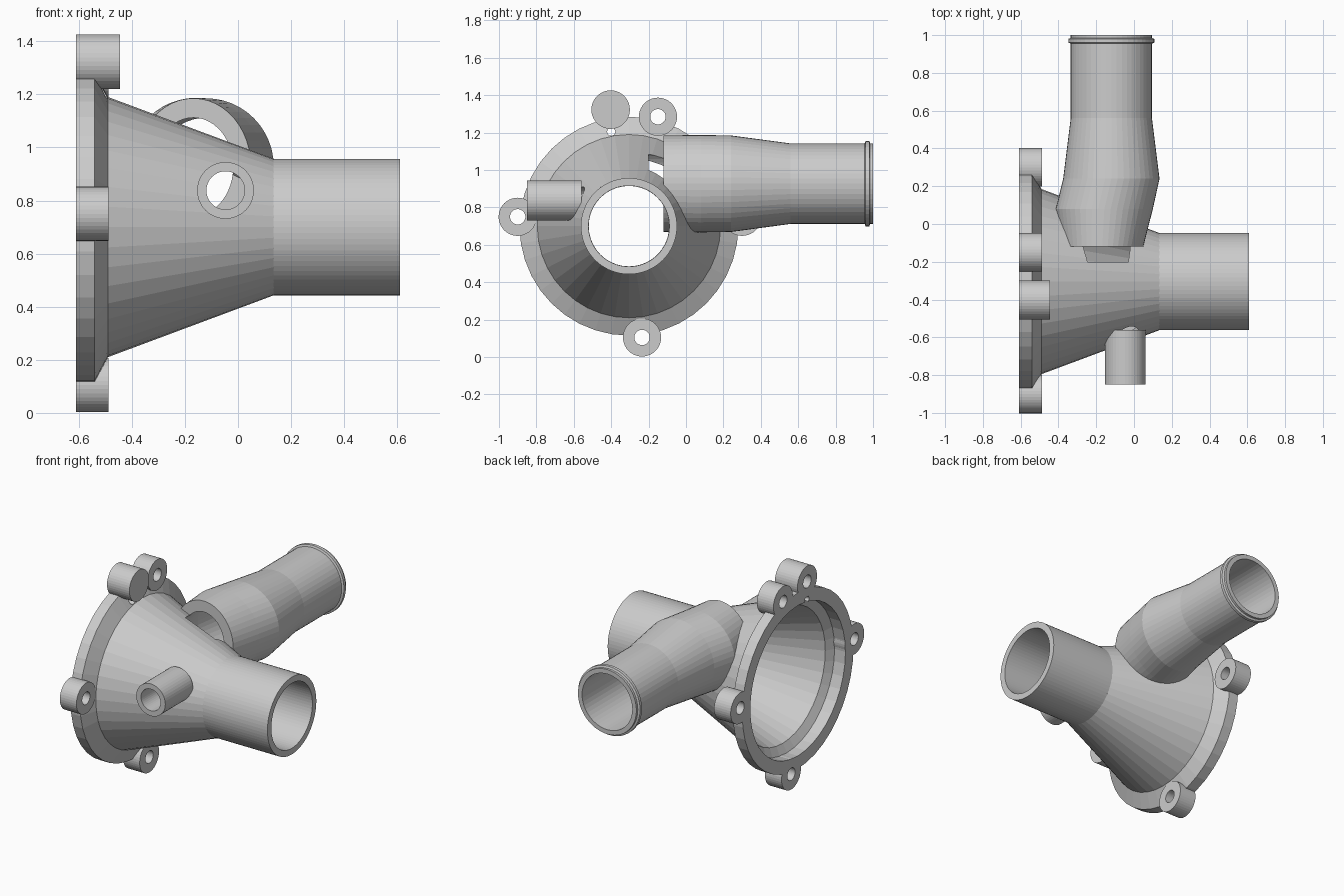
import bpy, bmesh
from math import sin, cos, tau

if "Cube" in bpy.data.objects:
    bpy.data.objects.remove(bpy.data.objects["Cube"])

CY, CZ = -0.305, 0.70   # main axis (runs along x)


def loft(name, axis, rings, seg, tube=True):
    """Rings are (t, u, v, ru, rv): ellipses at t along the axis.
    A tube closes last ring to first; a solid gets end caps."""
    bm = bmesh.new()
    loops = []
    for t, u, v, ru, rv in rings:
        loop = []
        for i in range(seg):
            a = tau * i / seg
            p, q = u + ru * cos(a), v + rv * sin(a)
            loop.append(bm.verts.new((t, p, q) if axis == 'X' else (p, t, q)))
        loops.append(loop)
    pairs = list(zip(loops, loops[1:]))
    if tube:
        pairs.append((loops[-1], loops[0]))
    else:
        bm.faces.new(loops[0])
        bm.faces.new(loops[-1])
    for a, b in pairs:
        for i in range(seg):
            j = (i + 1) % seg
            bm.faces.new((a[i], a[j], b[j], b[i]))
    bmesh.ops.recalc_face_normals(bm, faces=bm.faces[:])
    me = bpy.data.meshes.new(name)
    bm.to_mesh(me)
    bm.free()
    ob = bpy.data.objects.new(name, me)
    bpy.context.collection.objects.link(ob)
    return ob


def turned(name, axis, profile, u, v, seg, tube=True):
    return loft(name, axis, [(t, u, v, r, r) for t, r in profile], seg, tube)


def cut(target, cutter):
    m = target.modifiers.new("cut", 'BOOLEAN')
    m.operation, m.solver, m.object = 'DIFFERENCE', 'EXACT', cutter
    bpy.context.view_layer.objects.active = target
    bpy.ops.object.modifier_apply(modifier=m.name)
    bpy.data.objects.remove(cutter)


# Flange and hollow cone
cone = turned("flanged_cone", 'X',
              [(-.61, .585), (-.54, .585), (-.49, .49), (.135, .257),
               (.135, .215), (-.50, .445), (-.53, .50), (-.61, .50)], CY, CZ, 40)

# Straight outlet pipe
turned("outlet_pipe", 'X', [(.13, .257), (.61, .257), (.61, .216), (.13, .216)], CY, CZ, 72)

# Side branch: swelling neck, straight hose end with a lip, open inner end
SX, SZ = -0.12, 0.927
bore = [(.56, SX, SZ, .185, .185), (.24, SX, SZ, .21, .21),
        (.08, -.157, SZ, .195, .20), (-.12, -.168, SZ, .15, .185)]
outer = [(-.12, -.168, SZ, .217, .258), (.08, -.157, SZ, .257, .26),
         (.24, SX, SZ, .255, .258)]
hose_end = [(t, SX, SZ, r, r) for t, r in
            [(.56, .215), (.955, .215), (.96, .228), (.98, .228), (.985, .215),
             (1.0, .215), (1.0, .185)]]
loft("side_branch", 'Y', outer + hose_end + bore, 48)
cut(cone, loft("branch_cutter", 'Y', bore + [(-.2, -.168, SZ, .15, .185)], 48, False))

# Small front nipple
turned("front_nipple", 'Y', [(-.85, .107), (-.56, .107), (-.56, .072), (-.85, .072)],
       -.047, .838, 40)
cut(cone, turned("nipple_cutter", 'Y', [(-.9, .072), (-.45, .072)], -.047, .838, 40, False))

# Bolt lugs around the flange
for i, (y, z) in enumerate([(-.15, 1.285), (-.90, .75), (-.235, .105), (.30, .75)]):
    turned(f"bolt_lug_{i + 1}", 'X',
           [(-.61, .102), (-.488, .102), (-.488, .041), (-.61, .041)], y, z, 40)
    cut(cone, turned("lug_cutter", 'X', [(-.7, .041), (-.4, .041)], y, z, 40, False))

# Blind boss on top, with the small relief beneath it
turned("blind_boss", 'X', [(-.445, .103), (-.61, .103), (-.61, .042), (-.49, .042)],
       -.403, 1.323, 40, False)
cut(cone, turned("relief_cutter", 'X', [(-.7, .022), (-.4, .022)], -.40, 1.205, 16, False))
